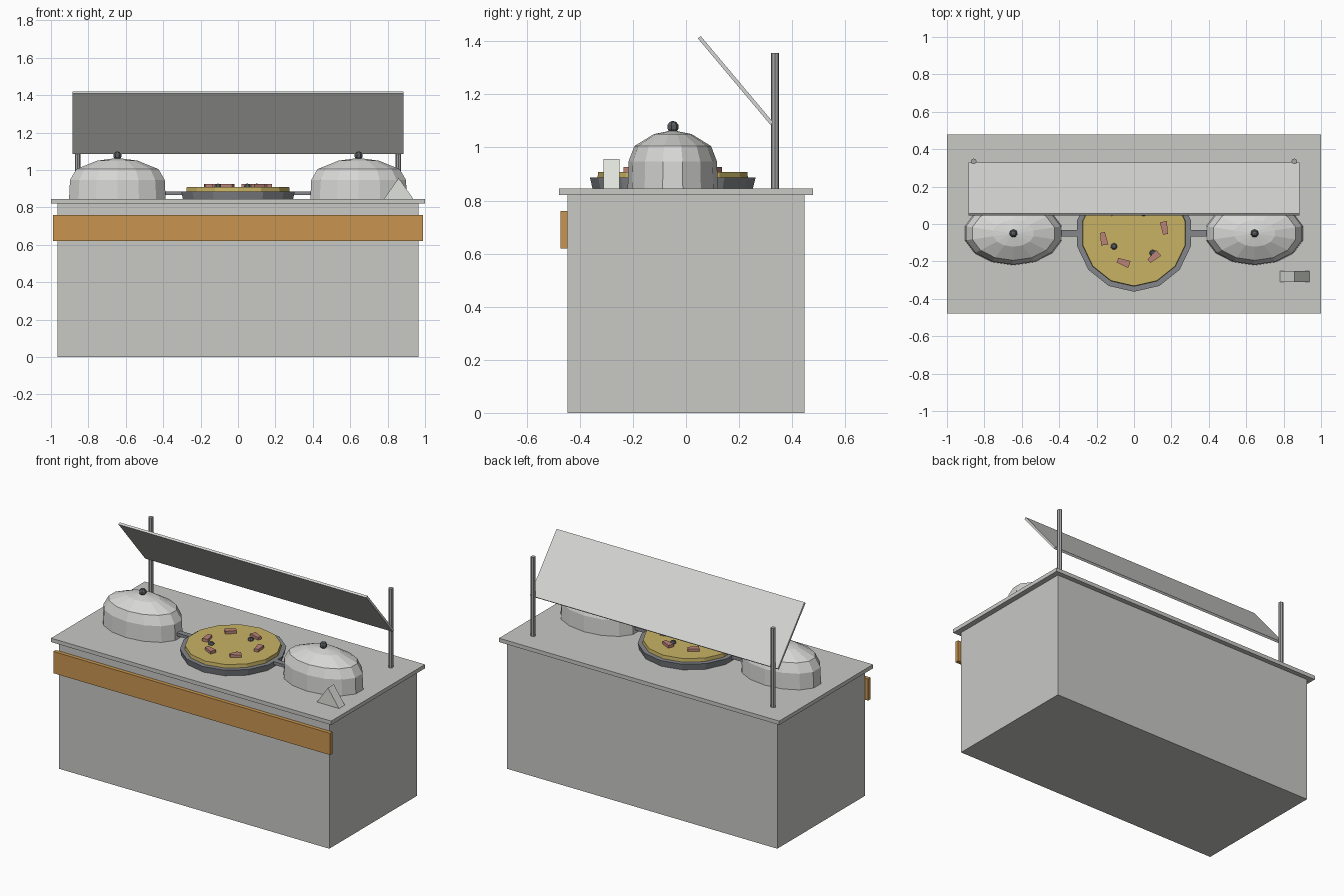
import bpy
import bmesh
from math import radians, sin, cos, tau, atan2, hypot
from mathutils import Matrix, Vector

old = bpy.data.objects.get("Cube")
if old:
    bpy.data.objects.remove(old, do_unlink=True)


def material(name, r, g, b):
    m = bpy.data.materials.new(name)
    m.use_nodes = True
    m.diffuse_color = (r, g, b, 1)
    m.node_tree.nodes["Principled BSDF"].inputs["Base Color"].default_value = (r, g, b, 1)
    return m


STEEL = material("counter grey", 0.58, 0.58, 0.56)
DOME = material("polished lid", 0.68, 0.68, 0.67)
PANEL = material("guard panel", 0.66, 0.67, 0.65)
CARD = material("card white", 0.74, 0.76, 0.71)
WOOD = material("wood", 0.58, 0.30, 0.08)
PAN = material("pan grey", 0.23, 0.24, 0.26)
POST = material("post grey", 0.38, 0.38, 0.39)
DARK = material("dark grey", 0.10, 0.11, 0.12)
CRUST = material("golden crust", 0.58, 0.45, 0.13)
PINK = material("pink topping", 0.50, 0.23, 0.19)

COUNTER = 0.845
CY = -0.05
SIDES = 14


def finish(name, bm, mat):
    bmesh.ops.recalc_face_normals(bm, faces=bm.faces)
    mesh = bpy.data.meshes.new(name)
    bm.to_mesh(mesh)
    bm.free()
    mesh.materials.append(mat)
    obj = bpy.data.objects.new(name, mesh)
    bpy.context.collection.objects.link(obj)
    return obj


def box(name, lo, hi, mat):
    lo, hi = Vector(lo), Vector(hi)
    bm = bmesh.new()
    bmesh.ops.create_cube(bm, size=1)
    bmesh.ops.scale(bm, vec=hi - lo, verts=bm.verts)
    bmesh.ops.translate(bm, vec=(lo + hi) / 2, verts=bm.verts)
    return finish(name, bm, mat)


def lathe(name, centre, profile, mat, sides=SIDES, rx=1, ry=1):
    """Stack of closed rings; profile holds (radius, z), a corner faces front."""
    bm = bmesh.new()
    rings = []
    for r, z in profile:
        rings.append([bm.verts.new((centre[0] + r * rx * sin(tau * i / sides),
                                    centre[1] - r * ry * cos(tau * i / sides), z))
                      for i in range(sides)])
    for a, b in zip(rings, rings[1:]):
        for i in range(sides):
            j = (i + 1) % sides
            bm.faces.new((a[i], a[j], b[j], b[i]))
    bm.faces.new(rings[0])
    bm.faces.new(rings[-1])
    return finish(name, bm, mat)


def ball(name, loc, r, mat):
    bm = bmesh.new()
    bmesh.ops.create_uvsphere(bm, u_segments=7, v_segments=5, radius=r,
                              matrix=Matrix.Translation(loc))
    return finish(name, bm, mat)


# Counter and front tray rail
box("cabinet", (-0.965, -0.447, 0), (0.965, 0.447, 0.82), STEEL)
box("countertop", (-1, -0.478, 0.82), (1, 0.478, COUNTER), STEEL)
box("wooden_rail", (-0.988, -0.472, 0.62), (0.988, -0.447, 0.76), WOOD)

# Central pan with its flat pie
lathe("pan", (0, CY), [(0.302, COUNTER), (0.312, 0.886)], PAN)
lathe("pie", (0, CY), [(0.284, 0.88), (0.281, 0.908)], CRUST)

# Lids, knobs, pan handles and posts on both sides
for side, s in (("right", -1), ("left", 1)):
    x = 0.645 * s
    lathe(side + "_lid", (x, CY),
          [(1, COUNTER), (0.98, 0.947), (0.85, 1.005), (0.42, 1.05), (0.08, 1.062)],
          DOME, rx=0.265, ry=0.17)
    ball(side + "_knob", (x, CY, 1.077), 0.023, DARK)
    a, b = sorted((0.29 * s, 0.41 * s))
    box(side + "_pan_handle", (a, CY - 0.018, 0.866), (b, CY + 0.018, 0.886), PAN)
    lathe(side + "_post", (0.857 * s, 0.335), [(0.015, COUNTER), (0.015, 1.355)],
          POST, sides=8)

# Toppings: a ring of tapered chunks and three dark balls
for k in range(6):
    ang = radians(10 + 60 * k)
    bm = bmesh.new()
    bmesh.ops.create_cube(bm, size=1)
    for v in bm.verts:
        taper = 0.75 if v.co.x > 0 else 1.15
        v.co = Vector((v.co.x * 0.068, v.co.y * 0.034 * taper, v.co.z * 0.022))
    place = Matrix.Translation((0.165 * cos(ang), CY + 0.165 * sin(ang), 0.915))
    bm.transform(place @ Matrix.Rotation(ang - tau / 4, 4, "Z"))
    finish("pink_chunk_%d" % (k + 1), bm, PINK)
for k, (x, y) in enumerate([(-0.107, -0.12), (0.1, -0.155), (0.05, 0.06)]):
    ball("dark_topping_%d" % (k + 1), (x, y, 0.909), 0.019, DARK)

# Sloping guard panel
low, high = Vector((0, 0.323, 1.09)), Vector((0, 0.05, 1.415))
slope = high - low
panel = box("guard_panel", (-0.885, -slope.length / 2, -0.007),
            (0.885, slope.length / 2, 0.007), PANEL)
panel.data.transform(Matrix.Translation((low + high) / 2)
                     @ Matrix.Rotation(atan2(slope.z, slope.y), 4, "X"))

# Folded tent card
bm = bmesh.new()
ends = [[bm.verts.new((x, y, z)) for x, z in
         ((0.78, COUNTER), (0.938, COUNTER), (0.859, 0.957))] for y in (-0.31, -0.25)]
for end in ends:
    bm.faces.new(end)
for i in range(3):
    j = (i + 1) % 3
    bm.faces.new((ends[0][i], ends[0][j], ends[1][j], ends[1][i]))
finish("tent_card", bm, CARD)
